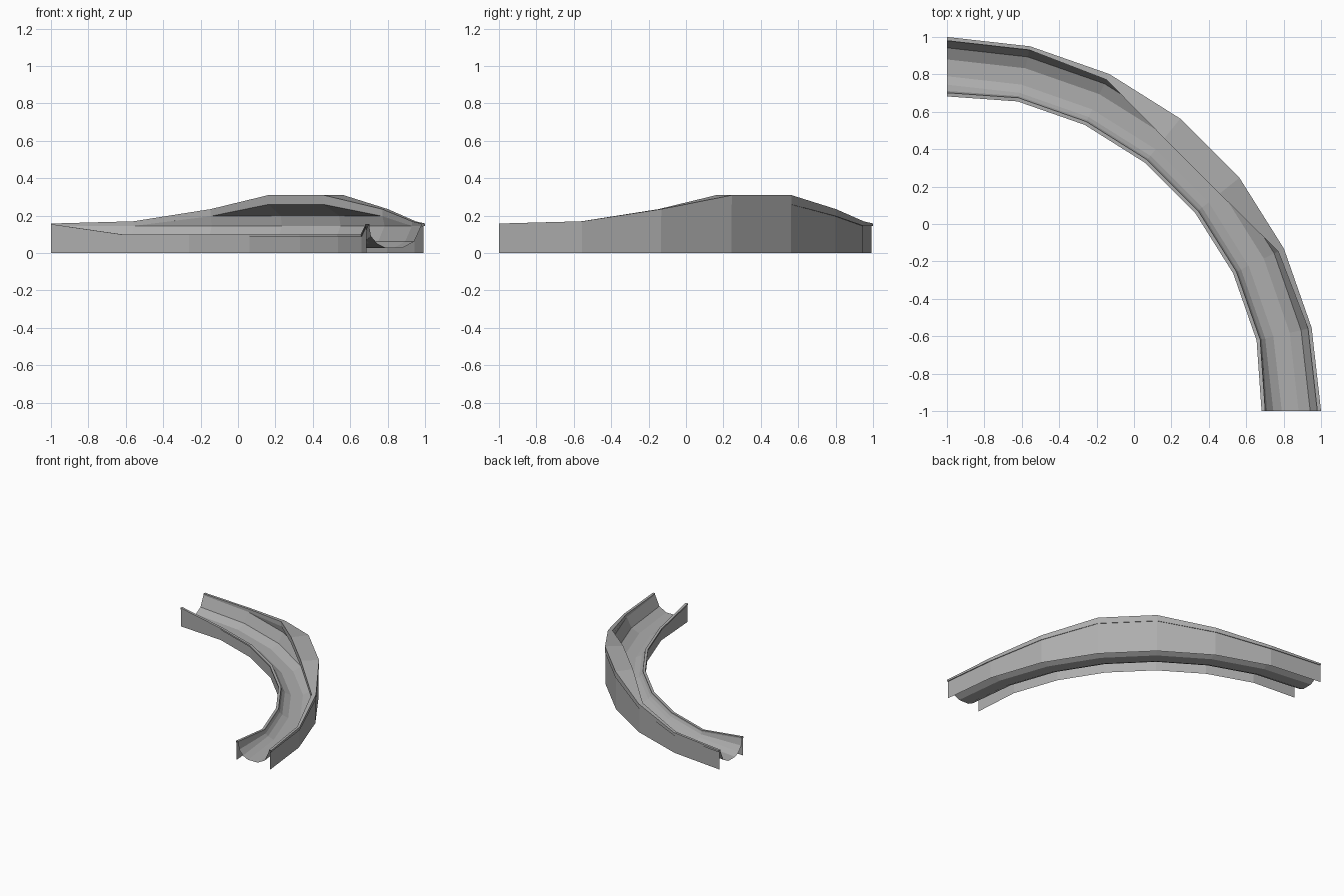
import bpy, bmesh
from math import sin, cos, pi

if "Cube" in bpy.data.objects:
    bpy.data.objects.remove(bpy.data.objects["Cube"])

N = 8  # stations along a quarter turn, centred on the corner (-1, -1)

# Half-table of values per station (mirrored about the middle of the bend)
RIM_TOP = [0.158, 0.17, 0.235, 0.31]
RIM_LOW = [0.145, 0.145, 0.197, 0.26]
RIM_IN = [1.98, 1.98, 1.966, 1.864]
SHOULDER_Z = [0.145, 0.145, 0.197, 0.20]
SHOULDER_R = [1.98, 1.98, 1.967, 1.97]
WALL_R = [1.992, 1.993, 1.995, 1.996]
INNER_TOP = [0.155, 0.10, 0.10, 0.10]
INNER_R = [1.682, 1.698, 1.698, 1.698]
BOWL_Z = [0.09, 0.07, 0.07, 0.07]

# Dark grey concrete-like finish
grey = bpy.data.materials.new("dark_grey")
grey.diffuse_color = (0.42, 0.42, 0.42, 1)
grey.use_nodes = True
grey.node_tree.nodes["Principled BSDF"].inputs["Base Color"].default_value = grey.diffuse_color


def sweep(name, profile):
    """Sweep a station-dependent (radius, height) profile around the bend."""
    bm = bmesh.new()
    rows = []
    for i in range(N):
        a = i * (pi / 2) / (N - 1)
        k = min(i, N - 1 - i)
        rows.append([bm.verts.new((-1 + r * sin(a), -1 + r * cos(a), z))
                     for r, z in profile(k)])
    for a, b in zip(rows, rows[1:]):
        for j in range(len(a) - 1):
            bm.faces.new((a[j], a[j + 1], b[j + 1], b[j]))
    bmesh.ops.remove_doubles(bm, verts=bm.verts, dist=0.0005)
    me = bpy.data.meshes.new(name)
    bm.to_mesh(me)
    bm.free()
    me.materials.append(grey)
    ob = bpy.data.objects.new(name, me)
    bpy.context.collection.objects.link(ob)
    return ob


# Outer side wall
sweep("outer_wall", lambda k: [(WALL_R[k], 0), (WALL_R[k], RIM_LOW[k])])

# Outer rim, widening into an overhanging lip mid-bend
sweep("outer_rim", lambda k: [(WALL_R[k], RIM_LOW[k]), (2, RIM_LOW[k]), (2, RIM_TOP[k]),
                              (RIM_IN[k], RIM_TOP[k]), (RIM_IN[k], RIM_LOW[k])])

# Rounded running channel, from under the lip to the inner rim
sweep("channel", lambda k: [(RIM_IN[k], RIM_LOW[k]), (SHOULDER_R[k], SHOULDER_Z[k]),
                            (1.98, 0.145), (1.942, 0.062), (1.88, 0.028), (1.79, 0.028),
                            (1.745, 0.05), (INNER_R[k] + 0.029, BOWL_Z[k]),
                            (INNER_R[k] + 0.02, INNER_TOP[k] - 0.012)])

# Inner rim
sweep("inner_rim", lambda k: [(INNER_R[k] + 0.02, INNER_TOP[k] - 0.012),
                              (INNER_R[k] + 0.02, INNER_TOP[k]),
                              (INNER_R[k], INNER_TOP[k]),
                              (INNER_R[k], INNER_TOP[k] - 0.012),
                              (INNER_R[k] + 0.006, INNER_TOP[k] - 0.012)])

# Inner side wall
sweep("inner_wall", lambda k: [(INNER_R[k] + 0.006, INNER_TOP[k] - 0.012),
                               (INNER_R[k] + 0.006, 0)])
